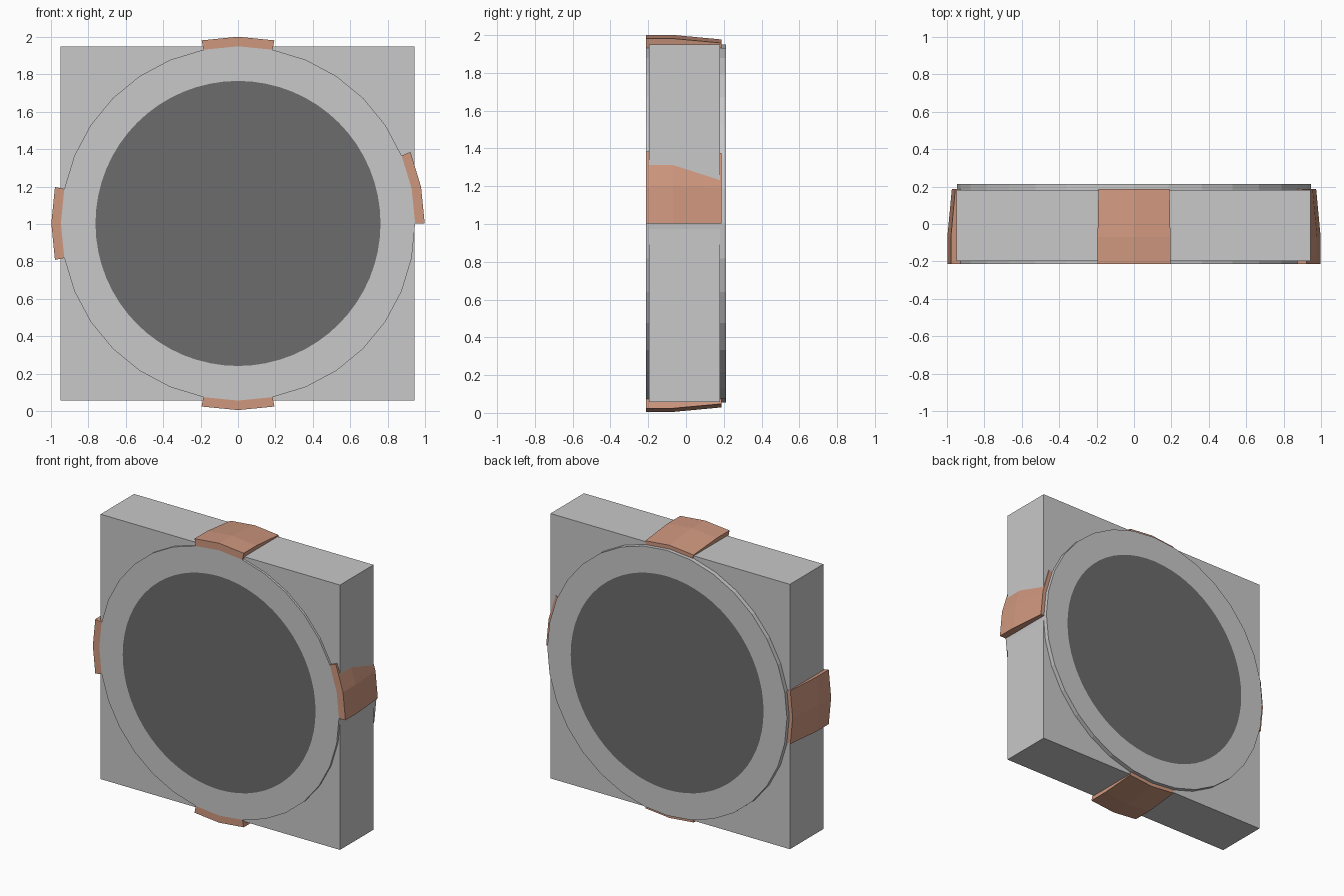
import bpy, bmesh, math

if "Cube" in bpy.data.objects:
    bpy.data.objects.remove(bpy.data.objects["Cube"])

CZ = 1.003  # height of the disc centre


def material(name, rgb):
    m = bpy.data.materials.new(name)
    m.diffuse_color = (*rgb, 1)
    m.use_nodes = True
    m.node_tree.nodes["Principled BSDF"].inputs["Base Color"].default_value = m.diffuse_color
    return m


GREY = material("light grey", (0.58, 0.58, 0.58))
DARK = material("dark grey", (0.15, 0.15, 0.15))
COPPER = material("copper", (0.62, 0.31, 0.21))


def finish(bm, name, mats):
    bmesh.ops.recalc_face_normals(bm, faces=bm.faces)
    me = bpy.data.meshes.new(name)
    bm.to_mesh(me)
    bm.free()
    ob = bpy.data.objects.new(name, me)
    bpy.context.collection.objects.link(ob)
    for m in mats:
        me.materials.append(m)
    return ob


def polar(bm, r, deg, y):
    a = math.radians(deg)
    return bm.verts.new((r * math.cos(a), y, CZ + r * math.sin(a)))


# Square housing
bm = bmesh.new()
bmesh.ops.create_cube(bm, size=1)
bmesh.ops.scale(bm, vec=(1.892, 0.378, 1.892), verts=bm.verts)
bmesh.ops.translate(bm, vec=(-0.002, -0.008, CZ), verts=bm.verts)
finish(bm, "housing", [GREY])

# Round drum through the housing: 32-sided rim, dark round centre on both ends
bm = bmesh.new()
N, R, R_IN = 64, 0.947, 0.762
loops = []
for r, y in ((R_IN, -0.213), (R, -0.213), (R, 0.213), (R_IN, 0.213)):
    ring = []
    for i in range(N):
        rr = r * math.cos(math.pi / 32) if r == R and i % 2 else r
        ring.append(polar(bm, rr, i * 360 / N, y))
    loops.append(ring)
for a, b in zip(loops, loops[1:]):
    for i in range(N):
        j = (i + 1) % N
        bm.faces.new((a[i], a[j], b[j], b[i]))
for ring in (loops[0], loops[-1]):
    bm.faces.new(ring).material_index = 1
finish(bm, "drum", [GREY, DARK])

# Curved clips: two 11.25 degree segments, tapering towards the back
STEP = 11.25
PROFILE = ((0.947, -0.213), (0.998, -0.213), (0.998, -0.07),
           (0.974, 0.187), (0.947, 0.187))
for name, mid in (("top_clip", 90), ("left_clip", 180),
                  ("bottom_clip", 270), ("right_clip", STEP)):
    bm = bmesh.new()
    sections = [[polar(bm, r, mid + k * STEP, y) for r, y in PROFILE]
                for k in (-1, 0, 1)]
    for a, b in zip(sections, sections[1:]):
        for i in range(len(a)):
            j = (i + 1) % len(a)
            bm.faces.new((a[i], a[j], b[j], b[i]))
    bm.faces.new(sections[0])
    bm.faces.new(sections[-1])
    finish(bm, name, [COPPER])
